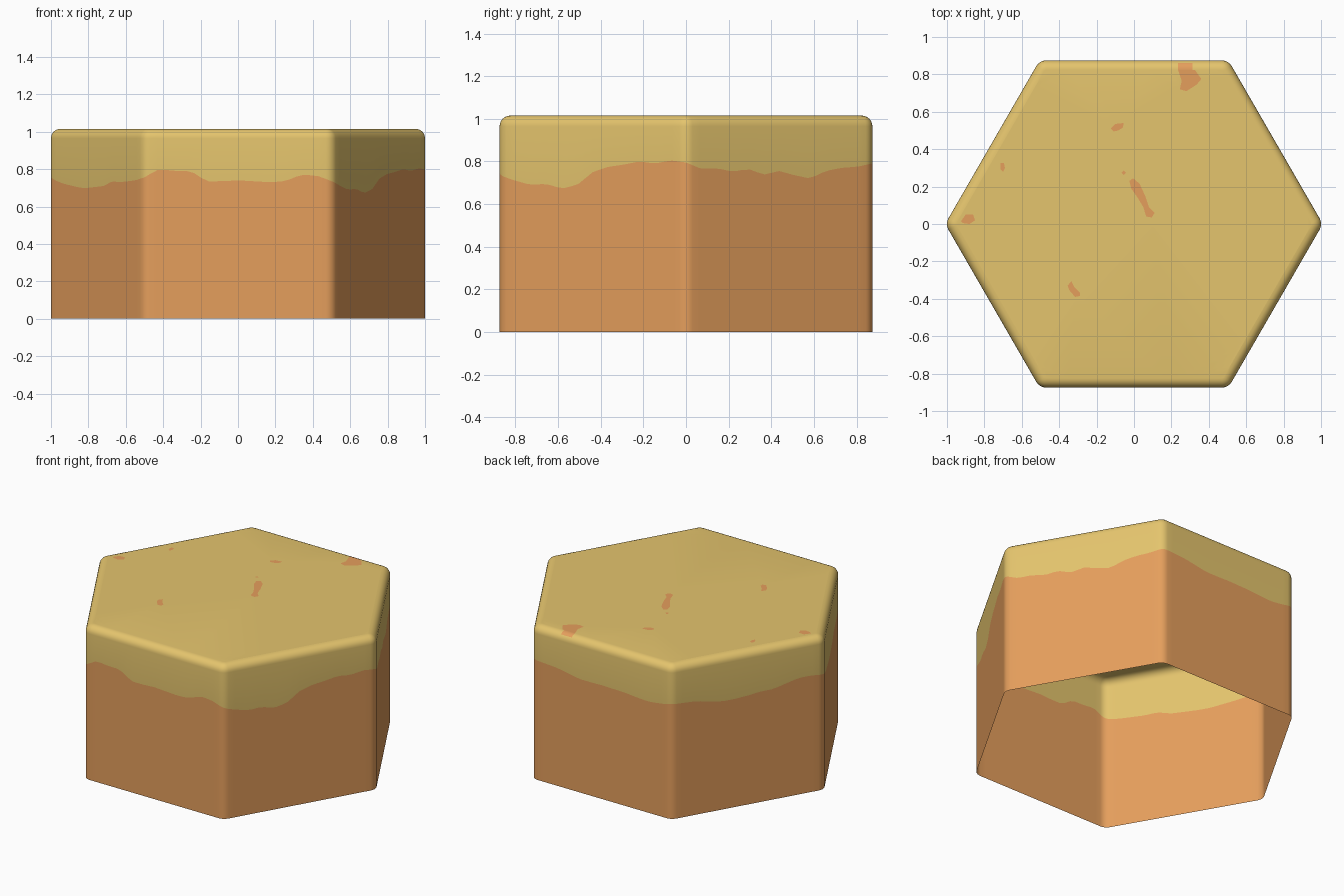
import bpy, bmesh, math
from mathutils import Vector
from mathutils.geometry import delaunay_2d_cdt, intersect_point_tri_2d

if "Cube" in bpy.data.objects:
    bpy.data.objects.remove(bpy.data.objects["Cube"])

APOTHEM, FILLET, BEVEL, HEIGHT = 0.8745, 0.062, 0.05, 1.015
SIDE = 2 * APOTHEM / math.sqrt(3)
STEPS = 24          # columns per flat side
ARC = 5             # divisions per rounded corner
RIM = APOTHEM - BEVEL - 0.0001

# Height of the painted border, 12 samples per side, starting at the left corner
BORDER = [
    [.760, .735, .720, .710, .700, .700, .705, .710, .735, .730, .735, .740],  # front left
    [.755, .800, .790, .790, .735, .735, .740, .735, .730, .735, .770, .765],  # front
    [.735, .710, .690, .695, .672, .690, .750, .775, .785, .800, .790, .805],  # front right
    [.795, .765, .768, .752, .765, .738, .755, .735, .720, .755, .770, .775],  # back right
    [.790, .785, .780, .765, .750, .750, .752, .750, .748, .740, .735, .745],  # back
    [.760, .755, .750, .730, .715, .715, .720, .730, .730, .750, .770, .770],  # back left
]
HEIGHTS = [h for side in BORDER for h in side]

# Outlines of the bare patches on the top
PATCHES = [
    [(.235, RIM), (.325, RIM), (.36, .775), (.335, .745), (.28, .71), (.245, .72), (.255, .765)],
    [(-.125, .51), (-.10, .535), (-.055, .54), (-.06, .515), (-.085, .50), (-.11, .495)],
    [(-.715, .325), (-.695, .325), (-.69, .30), (-.70, .28), (-.715, .295)],
    [(-.067, .275), (-.055, .287), (-.043, .275), (-.055, .263)],
    [(-.025, .23), (-.005, .245), (.03, .215), (.06, .15), (.08, .09), (.11, .06),
     (.095, .035), (.065, .04), (.05, .09), (.02, .14), (-.015, .19)],
    [(-.925, .015), (-.90, .05), (-.86, .05), (-.85, .02), (-.88, .0), (-.915, .005)],
    [(-.355, -.33), (-.335, -.305), (-.32, -.335), (-.29, -.365), (-.29, -.385),
     (-.315, -.39), (-.345, -.355)],
]


def material(name, rgb):
    mat = bpy.data.materials.new(name)
    mat.diffuse_color = (*rgb, 1)
    mat.use_nodes = True
    mat.node_tree.nodes["Principled BSDF"].inputs["Base Color"].default_value = mat.diffuse_color
    return mat


def border_height(u):
    """Border height at u sides around the outline."""
    s = (u * 12) % len(HEIGHTS)
    i = int(s)
    a, b = HEIGHTS[i], HEIGHTS[(i + 1) % len(HEIGHTS)]
    return a + (b - a) * (s - i)


def inside(p, poly):
    """Even-odd test of a point against a polygon."""
    hit = False
    for (x1, y1), (x2, y2) in zip(poly, poly[1:] + poly[:1]):
        if (y1 > p.y) != (y2 > p.y) and p.x < x1 + (p.y - y1) * (x2 - x1) / (y2 - y1):
            hit = not hit
    return hit


def outline():
    """Rounded hexagon as (core point, outward normal, position along sides)."""
    core = APOTHEM - FILLET
    half = core / math.sqrt(3)
    margin = 0.5 - half / SIDE
    pts = []
    for k in range(6):
        ang = math.radians(210 + 60 * k)
        n = Vector((math.cos(ang), math.sin(ang)))
        t = Vector((-n.y, n.x))
        for i in range(STEPS + 1):
            f = i / STEPS
            pts.append((n * core + t * half * (2 * f - 1), n, k + margin + f * (1 - 2 * margin)))
        corner = n * core + t * half
        for j in range(1, ARC):
            a = ang + math.radians(60) * j / ARC
            pts.append((corner, Vector((math.cos(a), math.sin(a))), k + 1 - margin + 2 * margin * j / ARC))
    return pts


bm = bmesh.new()
pts = outline()
count = len(pts)


def ring(offset, z_of):
    return [bm.verts.new((*(c + n * offset), z_of(u))) for c, n, u in pts]


def bridge(a, b, rule):
    for i in range(count):
        j = (i + 1) % count
        f = bm.faces.new((a[i], a[j], b[j], b[i]))
        f.material_index = rule(f.calc_center_median())


def worn_rim(c):
    return 0 if 0.22 < c.x < 0.33 and c.y > 0.8 and c.z > HEIGHT - 0.012 else 1


# Walls: earth below the wavy border, sand above; the base stays open
base = ring(FILLET, lambda u: 0)
border = ring(FILLET, border_height)
last = ring(FILLET, lambda u: HEIGHT - BEVEL)
bridge(base, border, lambda c: 0)
bridge(border, last, lambda c: 1)

# Rounded top rim
for i in range(1, 7):
    a = math.radians(15 * i)
    z = HEIGHT - BEVEL + BEVEL * math.sin(a)
    nxt = ring(FILLET - BEVEL + BEVEL * math.cos(a), lambda u: z)
    bridge(last, nxt, worn_rim)
    last = nxt

# Flat top with the patches cut in
flat = [v.co.to_2d() for v in last]
edges = [(i, (i + 1) % count) for i in range(count)]
for patch in PATCHES:
    start, n = len(flat), len(patch)
    edges += [(start + i, start + (i + 1) % n) for i in range(n)]
    flat += [Vector(p) for p in patch]
verts, _, tris, _, _, _ = delaunay_2d_cdt(flat, edges, [], 0, 1e-6)
top = [bm.verts.new((v.x, v.y, HEIGHT)) for v in verts]
for tri in tris:
    f = bm.faces.new([top[i] for i in tri])
    f.normal_update()
    if f.normal.z < 0:
        f.normal_flip()
    c = f.calc_center_median()
    f.material_index = 0 if any(inside(c, p) for p in PATCHES) else 1
bmesh.ops.remove_doubles(bm, verts=bm.verts[:], dist=1e-5)

mesh = bpy.data.meshes.new("hex_ground_tile")
bm.to_mesh(mesh)
bm.free()
mesh.materials.append(material("orange earth", (0.785, 0.345, 0.108)))
mesh.materials.append(material("pale sand", (0.78, 0.555, 0.153)))
tile = bpy.data.objects.new("hex_ground_tile", mesh)
bpy.context.collection.objects.link(tile)
bpy.context.view_layer.objects.active = tile
tile.select_set(True)
bpy.ops.object.shade_smooth_by_angle(angle=math.radians(40))
